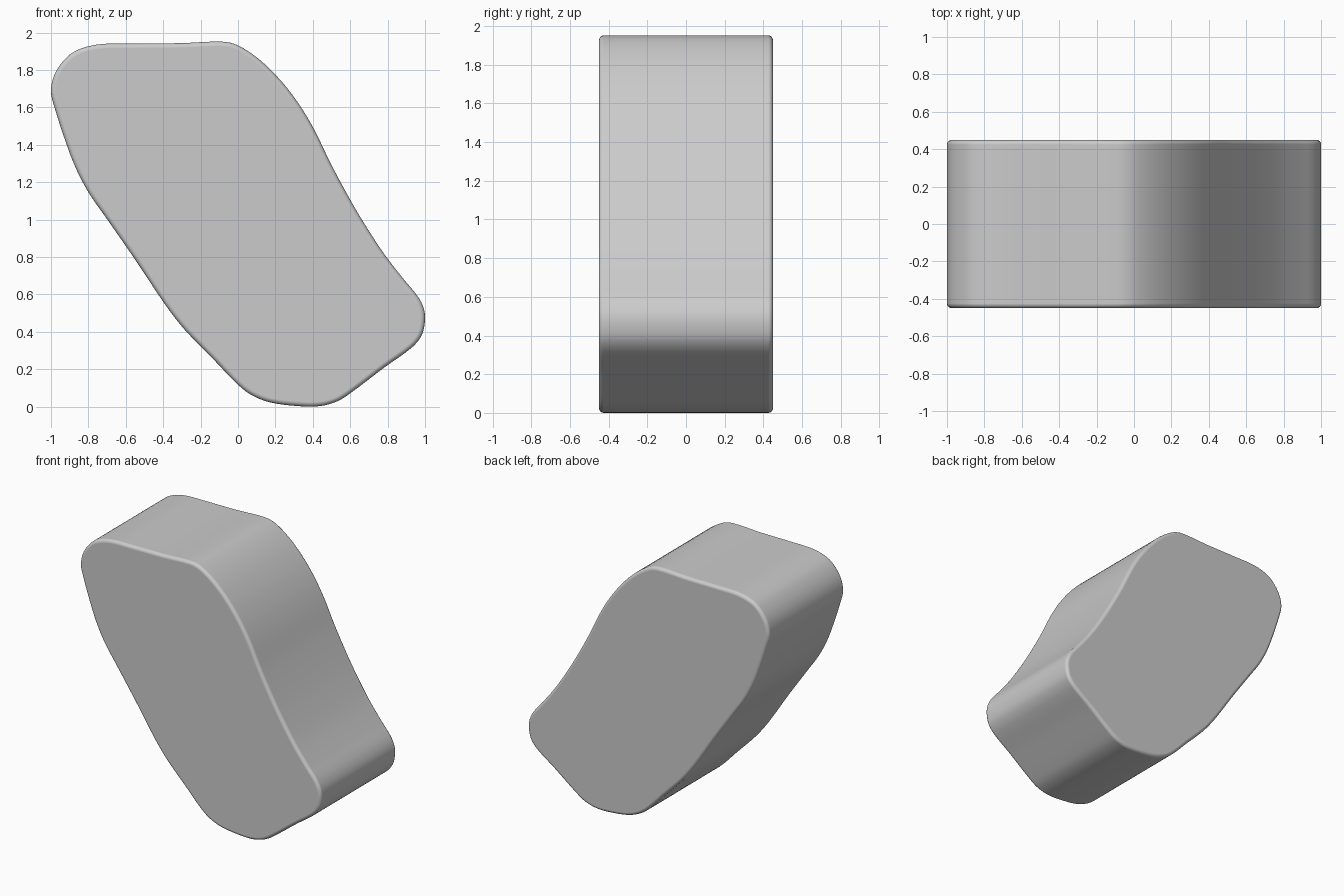
import bpy, bmesh
from mathutils import Vector

if "Cube" in bpy.data.objects:
    bpy.data.objects.remove(bpy.data.objects["Cube"])

# Outline of the slab in the x-z plane, clockwise from the top left corner
OUTLINE = [
    (-1.0, 1.685), (-0.985, 1.77), (-0.94, 1.845), (-0.87, 1.905), (-0.75, 1.94),
    (-0.58, 1.945), (-0.31, 1.947), (-0.085, 1.955), (0.0, 1.935), (0.12, 1.855),
    (0.235, 1.74), (0.33, 1.615), (0.41, 1.48), (0.50, 1.295), (0.60, 1.11),
    (0.68, 0.975), (0.785, 0.815), (0.89, 0.68), (0.96, 0.595), (0.993, 0.53),
    (1.0, 0.465), (0.982, 0.385), (0.93, 0.32), (0.785, 0.215), (0.60, 0.075),
    (0.53, 0.032), (0.44, 0.007), (0.33, 0.006), (0.17, 0.027), (0.065, 0.07),
    (-0.015, 0.135), (-0.12, 0.245), (-0.285, 0.415), (-0.39, 0.55), (-0.55, 0.79),
    (-0.71, 1.02), (-0.80, 1.15), (-0.87, 1.285), (-0.925, 1.43), (-0.98, 1.60),
]
HALF_DEPTH = 0.45


def smooth_loop(points, steps):
    """Closed centripetal-style spline through the points."""
    pts = [Vector(p) for p in points]
    n, out = len(pts), []
    for i in range(n):
        a, b, c, d = (pts[(i + k) % n] for k in (-1, 0, 1, 2))
        seg = (c - b).length
        m0 = (c - a) * seg / ((b - a).length + seg)
        m1 = (d - b) * seg / ((d - c).length + seg)
        for s in range(steps):
            t = s / steps
            out.append(b * (2*t**3 - 3*t**2 + 1) + m0 * (t**3 - 2*t**2 + t)
                       + c * (3*t**2 - 2*t**3) + m1 * (t**3 - t**2))
    return out


# Slab: extruded outline, standing on z = 0
loop = smooth_loop(OUTLINE, 4)
low = min(p.y for p in loop)
bm = bmesh.new()
front = bm.faces.new([bm.verts.new((p.x, -HALF_DEPTH, p.y - low)) for p in loop])
ext = bmesh.ops.extrude_face_region(bm, geom=[front], use_keep_orig=True)
back_verts = [g for g in ext["geom"] if isinstance(g, bmesh.types.BMVert)]
bmesh.ops.translate(bm, verts=back_verts, vec=(0, 2 * HALF_DEPTH, 0))
bmesh.ops.recalc_face_normals(bm, faces=bm.faces)
mesh = bpy.data.meshes.new("slab")
bm.to_mesh(mesh)
bm.free()
slab = bpy.data.objects.new("slab", mesh)
bpy.context.collection.objects.link(slab)

# Softened rims on the front and back faces
bevel = slab.modifiers.new("rim", 'BEVEL')
bevel.width = 0.025
bevel.segments = 4
bevel.limit_method = 'ANGLE'
bevel.angle_limit = 1.0
bevel.use_clamp_overlap = False
bevel.harden_normals = True

bpy.context.view_layer.objects.active = slab
slab.select_set(True)
bpy.ops.object.shade_smooth()
